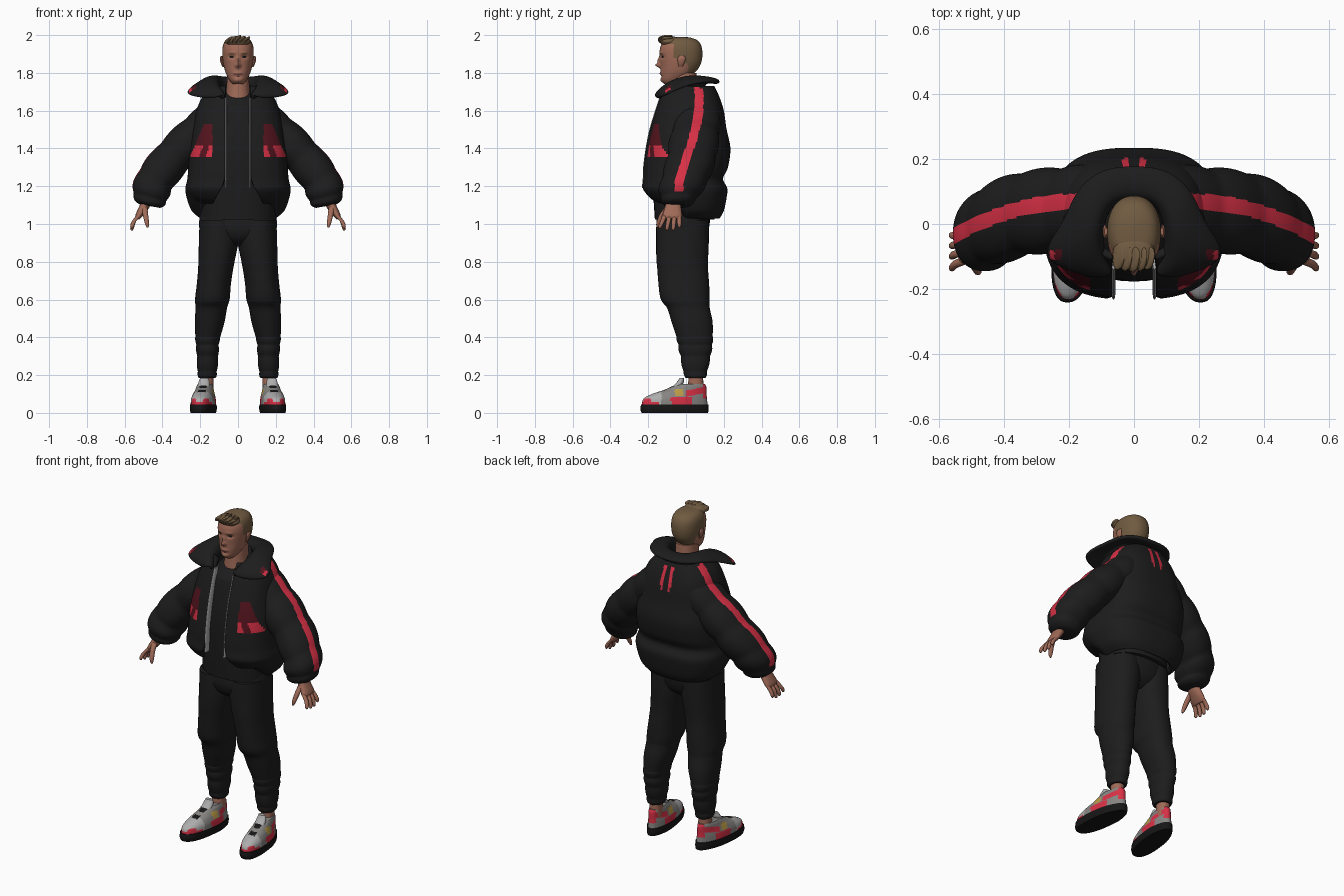
import bpy, bmesh, math
from mathutils import Vector

cube = bpy.data.objects.get("Cube")
if cube:
    bpy.data.objects.remove(cube)


def material(name, r, g, b):
    m = bpy.data.materials.new(name)
    m.use_nodes = True
    m.diffuse_color = (r, g, b, 1)
    bsdf = next(n for n in m.node_tree.nodes if n.type == 'BSDF_PRINCIPLED')
    bsdf.inputs["Base Color"].default_value = (r, g, b, 1)
    bsdf.inputs["Roughness"].default_value = 0.9
    return m


CLOTH = material("black_cloth", .012, .012, .012)
DARK = material("dark_rubber", .008, .008, .008)
SKIN = material("skin", .35, .145, .097)
LIP = material("lip", .24, .085, .065)
HAIR = material("brown_hair", .165, .105, .053)
RED = material("red", .68, .03, .06)
WINE = material("dark_red", .09, .007, .013)
GREY = material("grey", .24, .235, .225)
PALE = material("pale_grey", .42, .42, .42)
YELLOW = material("yellow", .5, .33, .06)


def add_object(name, mesh, mats):
    ob = bpy.data.objects.new(name, mesh)
    bpy.context.scene.collection.objects.link(ob)
    for m in mats:
        mesh.materials.append(m)
    return ob


def finish(mesh, paint=None, side=1):
    """Smooth shading, then a colour for each face by rule."""
    for p in mesh.polygons:
        p.use_smooth = True
        if paint:
            c, n = p.center.copy(), p.normal.copy()
            c.x *= side
            n.x *= side
            p.material_index = paint(c, n)
    mesh.set_sharp_from_angle(angle=math.radians(50))


def resample(rows, steps):
    """Catmull-Rom through the rows."""
    out = []
    for i in range(len(rows) - 1):
        a, b, c, d = (rows[max(0, min(len(rows) - 1, i + k))] for k in (-1, 0, 1, 2))
        for s in range(steps):
            t = s / steps
            out.append([q + .5 * t * (r - p + t * (2 * p - 5 * q + 4 * r - w + t * (3 * (q - r) + w - p)))
                        for p, q, r, w in zip(a, b, c, d)])
    return out + [list(rows[-1])]


def loft(name, rows, mats, side=1, n=32, e=2.2, steps=4, puff=None, gap=None, warp=None, paint=None):
    """Rows are (x, front y, back y, z, half width, tilt in degrees)."""
    rows = resample([tuple(r) + (0,) * (6 - len(r)) for r in rows], steps)
    bm = bmesh.new()
    rings = []
    for i, (cx, yf, yb, z, rx, tilt) in enumerate(rows):
        k = 1
        if puff:
            k += puff[1] * (abs(math.sin(math.pi * puff[0] * i / (len(rows) - 1))) - .6)
        cy, ry, t = (yf + yb) / 2, (yb - yf) / 2 * k, math.radians(tilt)
        start = math.asin(min(.95, (gap(z) / rx) ** (e / 2))) if gap else 0
        ring = []
        for j in range(n + 1 if gap else n):
            a = start + (2 * math.pi - 2 * start) * j / n
            u, v = math.sin(a), math.cos(a)
            u = math.copysign(abs(u) ** (2 / e), u) * rx * k
            v = math.copysign(abs(v) ** (2 / e), v) * ry
            p = Vector((cx + u * math.cos(t), cy - v, z + u * math.sin(t)))
            if warp:
                warp(p)
            p.x *= side
            ring.append(bm.verts.new(p))
        rings.append(ring)
    for lo, hi in zip(rings, rings[1:]):
        for j in range(n):
            m = (j + 1) % len(lo)
            bm.faces.new((lo[j], lo[m], hi[m], hi[j]))
    if not gap:
        bm.faces.new(rings[0])
        bm.faces.new(rings[-1])
        bmesh.ops.recalc_face_normals(bm, faces=bm.faces)
    mesh = bpy.data.meshes.new(name)
    bm.to_mesh(mesh)
    bm.free()
    ob = add_object(name, mesh, mats)
    finish(mesh, paint, side)
    return ob


# Head: face relief as soft bumps, hair and features by face rule
BUMPS = [(0, 1.84, .012, .012, -.025), (0, 1.865, .009, .02, -.013), (.034, 1.885, .016, .01, .01),
         (.03, 1.906, .02, .007, -.004), (0, 1.797, .022, .007, -.006), (0, 1.78, .02, .006, .005),
         (0, 1.758, .02, .012, -.006)]


def face_relief(p):
    if p.y < -.06:
        shift = sum(amt * math.exp(-((abs(p.x) - x) / sx) ** 2 - ((p.z - z) / sz) ** 2)
                    for x, z, sx, sz, amt in BUMPS)
        p.y += shift


def face_paint(c, n):
    x = abs(c.x)
    hairline = 1.952 if c.y < -.065 else 1.88 if c.y < -.03 else 1.85 if c.y < .01 else 1.8
    if c.z > hairline:
        return 1
    if c.y > -.09:
        return 0
    if .016 < x < .05 and abs(c.z - 1.904) < .003:
        return 1
    if ((x - .034) / .011) ** 2 + ((c.z - 1.885) / .004) ** 2 < 1:
        return 3
    return 2 if x < .024 and abs(c.z - 1.797) < .005 else 0


loft("head", [(0, -.112, -.05, 1.74, .026), (0, -.13, -.01, 1.762, .046), (0, -.134, .045, 1.8, .065),
              (0, -.135, .075, 1.84, .076), (0, -.138, .086, 1.88, .082), (0, -.139, .086, 1.92, .083),
              (0, -.13, .078, 1.95, .078), (0, -.115, .06, 1.972, .066), (0, -.09, .03, 1.985, .045),
              (0, -.05, 0, 1.99, .015)], [SKIN, HAIR, LIP, DARK],
     n=96, steps=8, warp=face_relief, paint=face_paint)
loft("neck", [(0, -.095, .07, 1.6, .08), (0, -.085, .062, 1.7, .063), (0, -.078, .055, 1.8, .058)], [SKIN])

# Swept forelock
loft("hair_quiff", [(0, -.13, -.05, 1.95, .055), (0, -.139, -.045, 1.966, .066), (0, -.138, -.04, 1.982, .056),
                    (0, -.115, -.06, 1.992, .035)], [HAIR])
for i in range(-2, 3):
    x, drop = i * .023, abs(i) * .004
    loft("hair_tuft", [(x - .012, -.14 + drop, -.1, 1.958, .008), (x - .006, -.149 + drop, -.08, 1.974, .013),
                       (x + .003, -.143 + drop, -.07, 1.99 - drop, .013),
                       (x + .012, -.115, -.075, 2 - drop, .005)], [HAIR], n=12)

# Shirt, with a low neckline at the front
def drop_neckline(p):
    if p.z > 1.62:
        p.z += (p.z - 1.62) * .5 * (p.y + .03) / .07


loft("shirt", [(0, -.165, .15, 1.025, .2), (0, -.175, .15, 1.2, .2), (0, -.175, .15, 1.4, .2),
               (0, -.145, .13, 1.58, .17), (0, -.12, .1, 1.66, .105), (0, -.092, .075, 1.7, .072)],
     [CLOTH], warp=drop_neckline)


# Jacket body with pockets, shoulder stripes and back stripes
def on_stripe(c):
    return abs(c.y - .069 + .75 * (c.x - .18) ** 2) < .024


def jacket_paint(c, n):
    x = abs(c.x)
    if x > .14 and c.z > 1.5 and on_stripe(Vector((x, c.y, c.z))):
        return 1
    if c.y > .05 and 1.58 < c.z < 1.71 and .012 < x < .034:
        return 1
    if c.y < -.06 and 1.36 < c.z < 1.53:
        # Pocket flap: a dark fan with slanted bright bars along its foot
        depth = 1.53 - c.z
        if .135 < x < .18 + depth * .42:
            slant = x - .135 - depth * .35
            if c.z < 1.42 and (-.055 < slant < -.025 or slant > .01):
                return 1
            return 2 if slant > -.04 else 0
    return 0


def lift_front_hem(p):
    if p.z < 1.2 and p.y < 0:
        p.z += (1.2 - p.z) * .45 * min(1, -p.y / .1)


JACKET = [(0, -.15, .178, 1.03, .2), (0, -.19, .2, 1.07, .245), (0, -.222, .215, 1.14, .272),
          (0, -.233, .218, 1.19, .278), (0, -.228, .196, 1.24, .268), (0, -.226, .222, 1.3, .264),
          (0, -.213, .235, 1.4, .26), (0, -.193, .215, 1.5, .243), (0, -.163, .2, 1.6, .22),
          (0, -.14, .178, 1.67, .19), (0, -.115, .15, 1.73, .135)]
body = loft("jacket_body", JACKET, [CLOTH, RED, WINE], n=180, e=2.7, steps=7, warp=lift_front_hem,
            gap=lambda z: .068 + max(0, 1.25 - z) * .3, paint=jacket_paint)
body.modifiers.new("thickness", 'SOLIDIFY').thickness = .025

# Collar: neck edge, fold and outer wing, listed from front to back
COLLAR = [[(.07, -.15, 1.655), (.095, -.11, 1.67), (.105, -.04, 1.68), (.1, .03, 1.69), (.065, .08, 1.69), (0, .09, 1.69)],
          [(.08, -.16, 1.69), (.115, -.105, 1.755), (.115, -.04, 1.79), (.1, .03, 1.79), (.065, .075, 1.775),
           (0, .085, 1.77)],
          [(.1, -.17, 1.66), (.32, -.115, 1.68), (.22, 0, 1.735), (.19, .1, 1.755), (.11, .175, 1.755),
           (0, .185, 1.75)]]
verts = []
for row in COLLAR:
    verts += row + [(-x, y, z) for x, y, z in row[-2::-1]]
w = len(verts) // 3
faces = [(r * w + i, r * w + i + 1, r * w + w + i + 1, r * w + w + i) for r in range(2) for i in range(w - 1)]
mesh = bpy.data.meshes.new("collar")
mesh.from_pydata(verts, [], faces)
collar = add_object("collar", mesh, [CLOTH, RED, WINE])
solid = collar.modifiers.new("thickness", 'SOLIDIFY')
solid.thickness, solid.offset = .04, 0
collar.modifiers.new("smooth", 'SUBSURF').levels = 4
graph = bpy.context.evaluated_depsgraph_get()
collar.data = bpy.data.meshes.new_from_object(collar.evaluated_get(graph))
collar.modifiers.clear()


def collar_paint(c, n):
    if .225 < abs(c.x) < .26 and abs(c.y + .095) < .015 and n.z > .2:
        return 1 if abs(c.x) > .245 else 2
    return 0


finish(collar.data, collar_paint)

# Trousers seat
loft("trouser_seat", [(0, -.15, .13, 1.06, .2), (0, -.157, .122, .98, .205), (0, -.135, .1, .92, .17),
                      (0, -.08, .05, .88, .08)], [CLOTH])


def splay(p):
    p.x = .17 + p.x * (1 - 1.5 * max(0, p.y)) - .12 * (p.y - .05)


def shoe_paint(c, n):
    u = c.x - .17 + .12 * (c.y - .05)
    if abs(u) < .02 and -.15 < c.y < .01 and c.z > .1:
        return 0 if int(c.z * 100) % 3 == 0 else 4
    if c.z < .056 and c.y < -.14 or c.z < .075 and c.y < -.185 and abs(u) > .02:
        return 1
    if -.06 < c.y < -.015 and .09 < c.z < .128:
        return 3
    if -.08 < c.y < .03 and c.z < .085:
        return 1
    if c.y > 0 and .085 + .2 * c.y < c.z < .118 + .2 * c.y or c.y > .09 and c.z > .075:
        return 1
    return 2 if c.y < -.13 else 0


for s, label in ((1, "left_"), (-1, "right_")):
    # Sleeve
    loft(label + "sleeve", [(.12, -.05, .18, 1.575, .09, 66), (.19, -.07, .178, 1.505, .1, 58),
                            (.27, -.087, .17, 1.43, .102, 48), (.352, -.1, .157, 1.343, .102, 43),
                            (.425, -.125, .125, 1.253, .102, 35), (.46, -.142, .088, 1.18, .1, 20),
                            (.468, -.13, .045, 1.122, .085, 12), (.468, -.11, .02, 1.095, .06, 10)],
         [CLOTH, RED], s, n=140, steps=8, puff=(5, .08),
         paint=lambda c, n: int(on_stripe(c) and n.x + n.z > .2 and c.z > 1.17 and c.x > .15))
    # Zip strip along the front edge
    loft(label + "zip", [(.063, r[1] - .001, r[1] + .045, r[3], .006) for r in JACKET[3:-1]], [PALE], s, n=8)
    # Ear
    loft(label + "ear", [(.078, -.038, -.018, 1.832, .004), (.084, -.042, -.01, 1.85, .007),
                         (.089, -.045, -.002, 1.876, .007), (.087, -.036, -.01, 1.89, .004)], [SKIN], s, n=12)
    # Hand
    loft(label + "palm", [(.475, -.1, -.035, 1.14, .03, 10), (.497, -.112, -.026, 1.09, .025, 25),
                          (.525, -.124, -.022, 1.045, .018, 25), (.534, -.115, -.03, 1.028, .011, 25)],
         [SKIN], s, n=20)
    for y, spread, tip in ((-.112, -.024, .976), (-.086, -.014, .966), (-.061, -.006, .966), (-.037, .002, .98)):
        rows = [(.52, y, 1.05, .013), (.55, y + spread * .5, 1.015, .012),
                (.561, y + spread, tip + .012, .01), (.561, y + spread, tip, .004)]
        loft(label + "finger", [(x, v - r, v + r, z, r) for x, v, z, r in rows], [SKIN], s, n=10)
    rows = [(.495, -.095, 1.09, .016), (.49, -.125, 1.05, .015), (.482, -.145, 1.005, .012), (.478, -.15, .982, .005)]
    loft(label + "thumb", [(x, v - r, v + r, z, r) for x, v, z, r in rows], [SKIN], s, n=10)
    # Trouser leg, baggy at the knee and wrinkled below it
    loft(label + "trouser_leg", [(.104, -.158, .122, 1.02, .1), (.102, -.157, .12, .92, .104),
                                 (.114, -.156, .117, .8, .096), (.128, -.145, .122, .68, .09),
                                 (.136, -.132, .124, .6, .091), (.142, -.098, .127, .55, .083),
                                 (.15, -.075, .14, .48, .078), (.16, -.05, .142, .4, .066)],
         [CLOTH], s, n=40, steps=8, puff=(3, .02))
    loft(label + "trouser_shin", [(.16, -.05, .142, .41, .066), (.162, -.043, .14, .36, .061),
                                  (.161, -.03, .13, .3, .057), (.163, -.015, .113, .22, .052),
                                  (.163, -.003, .105, .185, .046)], [CLOTH], s, n=40, steps=8, puff=(4, .07))
    loft(label + "ankle", [(.165, .005, .095, .09, .036), (.165, .015, .09, .2, .034)], [SKIN], s)
    # Shoe
    loft(label + "shoe_sole", [(0, -.235, .117, 0, .062), (0, -.242, .12, .02, .066),
                               (0, -.238, .118, .045, .065)], [DARK], s, n=48, e=2.4, warp=splay)
    loft(label + "shoe_upper", [(0, -.234, .114, .044, .063), (0, -.225, .111, .075, .061),
                                (0, -.18, .109, .1, .054), (0, -.12, .109, .12, .048),
                                (0, -.075, .107, .14, .044), (0, -.05, .1, .152, .039)],
         [GREY, RED, PALE, YELLOW, DARK], s, n=96, steps=6, warp=splay, paint=shoe_paint)
    loft(label + "shoe_tongue", [(0, -.08, -.03, .13, .03), (0, -.05, -.012, .16, .03),
                                 (0, -.034, -.01, .185, .022)], [PALE], s, n=16, warp=splay)
